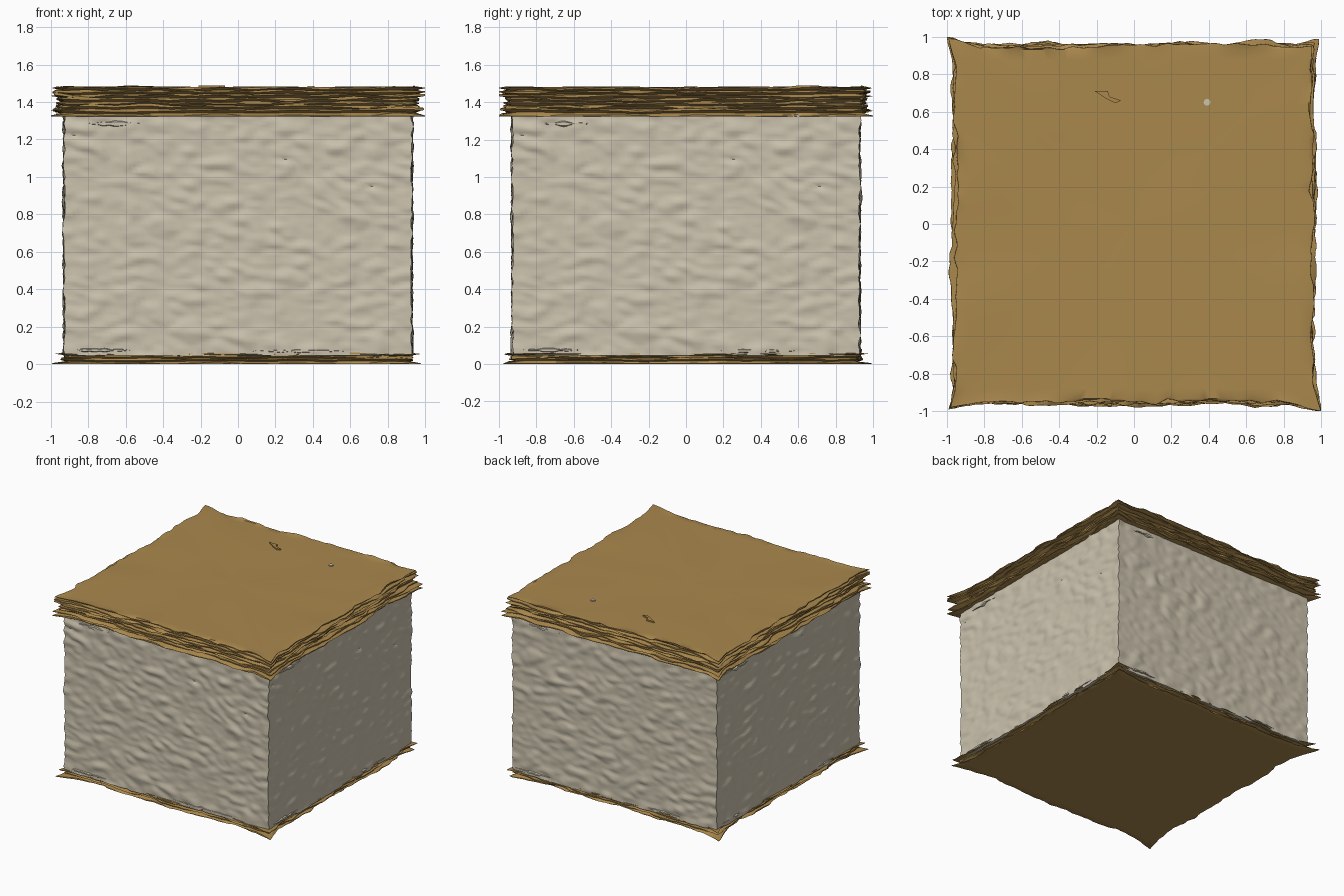
import bpy, bmesh, math, random
from mathutils import Vector, noise

random.seed(4)
if "Cube" in bpy.data.objects:
    bpy.data.objects.remove(bpy.data.objects["Cube"])


def material(name, rgb):
    m = bpy.data.materials.new(name)
    m.use_nodes = True
    m.diffuse_color = (*rgb, 1)
    bsdf = m.node_tree.nodes["Principled BSDF"]
    bsdf.inputs["Base Color"].default_value = (*rgb, 1)
    bsdf.inputs["Roughness"].default_value = 0.8
    return m


PASTRY = material("baked pastry", (0.40, 0.245, 0.073))
CREAM = material("vanilla cream", (0.60, 0.54, 0.42))


def wave(x, y, z):
    return noise.noise(Vector((x, y, z)))


def finish(bm, name, mat, angle):
    bmesh.ops.recalc_face_normals(bm, faces=bm.faces)
    mesh = bpy.data.meshes.new(name)
    bm.to_mesh(mesh)
    bm.free()
    mesh.materials.append(mat)
    ob = bpy.data.objects.new(name, mesh)
    bpy.context.collection.objects.link(ob)
    bpy.ops.object.select_all(action="DESELECT")
    bpy.context.view_layer.objects.active = ob
    ob.select_set(True)
    bpy.ops.object.shade_smooth_by_angle(angle=math.radians(angle))
    return ob


# Unit square perimeter shared by every pastry ring
SIDE = 64
steps = [2 * i / SIDE - 1 for i in range(SIDE)]
square = ([(t, -1) for t in steps] + [(1, t) for t in steps]
          + [(-t, 1) for t in steps] + [(-1, -t) for t in steps])


def corner_spike(u, v):
    reach = 0.045 if u * v < 0 else (0.03 if u < 0 else 0.012)
    return reach * max(0, min(abs(u), abs(v)) - 0.88) / 0.12


def pastry(name, z0, z1, layers, half, floor):
    """Stack of ragged thin sheets with flaring lips and closed ends."""
    bm = bmesh.new()
    h = (z1 - z0) / layers
    rings = []

    def ring(coords):
        rings.append([bm.verts.new(c) for c in coords])

    def surface(scale, z, bump):
        ring([(u * scale, v * scale, z + bump * wave(u * scale * 3, v * scale * 3, z))
              for u, v in square])

    for s in (0.02, half * 0.5, half - 0.06):
        surface(s, z0, 0)
    for k in range(layers):
        zb = z0 + k * h
        spike = 1 if k in (0, layers - 1) else random.uniform(0.1, 0.9)
        base = half + random.uniform(-0.012, 0.006)
        root, low, high = [], [], []
        for u, v in square:
            w = wave(u * 4.5, v * 4.5, k * 0.7 + z0) * 0.03
            w += wave(u * 13, v * 13, k * 3.1 + z0) * 0.016
            r = min(1, base + w + spike * corner_spike(u, v))
            dz = wave(u * 5, v * 5, k * 5.3 + 9) * h * 0.7
            edge = max(0, wave(u * 4, v * 4, k * 7.7 + 3) + 0.2) * h * 0.9
            inner = half - 0.028 + 0.5 * w
            if k == 0:
                inner, dz = r - 0.004, abs(dz) * 0.3
            root.append((u * inner, v * inner, max(floor, zb + (dz * 0.6 if k else 0))))
            low.append((u * r, v * r, max(floor, zb + h * (0.55 if k else 0.1) + dz)))
            high.append((u * r * 0.999, v * r * 0.999,
                         max(floor, zb + h * (0.6 if k else 0.15) + dz + edge)))
        ring(root)
        ring(low)
        ring(high)
    for s in (half - 0.025, half - 0.08, half * 0.75, half * 0.5, half * 0.25, 0.02):
        surface(s, z1 - 0.003, 0.008)
    for a, b in zip(rings, rings[1:]):
        for i in range(len(a)):
            j = (i + 1) % len(a)
            bm.faces.new((a[i], a[j], b[j], b[i]))
    bm.faces.new(rings[0][::-1])
    bm.faces.new(rings[-1])
    return finish(bm, name, PASTRY, 35)


pastry("bottom_pastry", 0.0, 0.06, 4, 0.93, 0.0)
pastry("top_pastry", 1.322, 1.482, 8, 0.957, 1.318)

# Cream filling: a finely divided block with stretched ripples on its sides
HALF, LOW, HIGH = 0.922, 0.045, 1.335
bm = bmesh.new()
bmesh.ops.create_cube(bm, size=2)
bmesh.ops.subdivide_edges(bm, edges=bm.edges, cuts=79, use_grid_fill=True)
for vert in bm.verts:
    x, y, z = vert.co
    z = LOW + (z + 1) / 2 * (HIGH - LOW)
    p = [x * HALF, y * HALF]
    for axis in (0, 1):
        side = (x, y)[axis]
        if abs(side) > 0.999:
            along = (y, x)[axis]
            seed = 10 * axis + 5 * side
            d = wave(along * 5.5, seed, z * 11 + along * 1.5) * 0.021
            d += wave(along * 12, seed + 40, z * 22) * 0.009
            p[axis] += math.copysign(d, side)
    vert.co = (*p, z)
finish(bm, "cream_filling", CREAM, 50)


# Ragged cream smears squeezed out above the base and below the lid
def smear(name, turn, start, end, z, height):
    bm = bmesh.new()
    n = 24
    rows = []
    c, s = math.cos(turn), math.sin(turn)
    for i in range(n + 1):
        t = start + (end - start) * i / n
        fade = math.sin(math.pi * i / n)
        out = -0.925 - fade * (0.011 + 0.012 * wave(t * 14, turn, z))
        tall = height * fade * (1 + wave(t * 20, turn, z + 5))
        pts = ((t, -0.90, z - tall), (t, out, z - tall * 0.4),
               (t, out, z + tall * 0.3), (t, -0.90, z + tall))
        rows.append([bm.verts.new((a * c - b * s, a * s + b * c, h)) for a, b, h in pts])
    for a, b in zip(rows, rows[1:]):
        for i in range(4):
            j = (i + 1) % 4
            bm.faces.new((a[i], a[j], b[j], b[i]))
    bmesh.ops.remove_doubles(bm, verts=bm.verts, dist=0.0001)
    finish(bm, name, CREAM, 35)


for q, side in enumerate(("front", "left", "back", "right")):
    turn = q * math.pi / 2
    smear(side + "_lower_smear_a", turn, -0.9, -0.55, 0.075, 0.016)
    smear(side + "_lower_smear_b", turn, 0.05 + 0.1 * q, 0.6, 0.07, 0.014)
    smear(side + "_upper_smear", turn, -0.82, -0.5, 1.285, 0.025)

# Cream speck and a lifted flake on the lid
bm = bmesh.new()
bmesh.ops.create_cone(bm, cap_ends=True, segments=16, radius1=0.018, radius2=0.018, depth=0.008)
bmesh.ops.translate(bm, verts=bm.verts, vec=(0.39, 0.65, 1.482))
finish(bm, "cream_speck", CREAM, 30)

bm = bmesh.new()
outline = ((-0.21, 0.71), (-0.14, 0.71), (-0.13, 0.68), (-0.07, 0.66), (-0.10, 0.645), (-0.15, 0.67))
flake = bm.faces.new([bm.verts.new((x, y, 1.476)) for x, y in outline])
lifted = bmesh.ops.extrude_face_region(bm, geom=[flake])["geom"]
bmesh.ops.translate(bm, verts=[g for g in lifted if isinstance(g, bmesh.types.BMVert)], vec=(0, 0, 0.012))
finish(bm, "lid_flake", PASTRY, 30)
